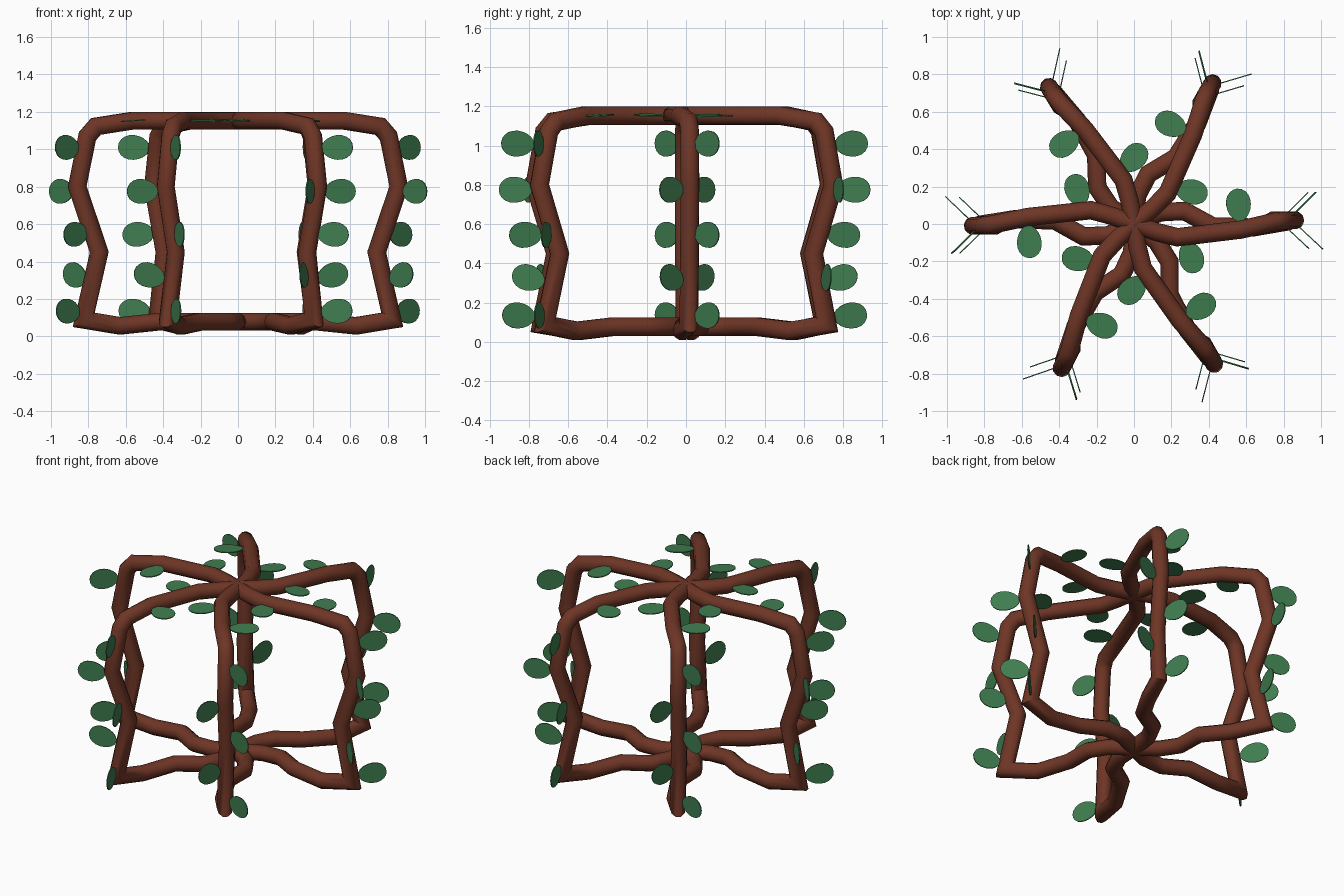
import bpy, bmesh, math
from mathutils import Vector, Matrix

if "Cube" in bpy.data.objects:
    bpy.data.objects.remove(bpy.data.objects["Cube"])


def material(name, rgb):
    m = bpy.data.materials.new(name)
    m.diffuse_color = (*rgb, 1)
    m.use_nodes = True
    m.node_tree.nodes["Principled BSDF"].inputs["Base Color"].default_value = m.diffuse_color
    return m


BARK = material("bark brown", (0.155, 0.036, 0.019))
LEAF = material("leaf green", (0.05, 0.205, 0.08))


def make_object(name, bm, mat, matrix, smooth):
    bmesh.ops.recalc_face_normals(bm, faces=bm.faces)
    me = bpy.data.meshes.new(name)
    bm.to_mesh(me)
    bm.free()
    me.materials.append(mat)
    ob = bpy.data.objects.new(name, me)
    bpy.context.collection.objects.link(ob)
    ob.matrix_world = matrix
    if smooth:
        bpy.context.view_layer.objects.active = ob
        ob.select_set(True)
        bpy.ops.object.shade_smooth_by_angle(angle=math.radians(50))
        ob.select_set(False)
    return ob


def branch(name, path, radius, matrix, sides=10):
    """Tube along a bent path with mitred corners."""
    pts = [Vector(p) for p in path]
    bm = bmesh.new()
    d = (pts[1] - pts[0]).normalized()
    rot = d.to_track_quat('Z', 'Y')
    ring = [pts[0] + rot @ Vector((radius * math.cos(a), radius * math.sin(a), 0))
            for a in (2 * math.pi * i / sides for i in range(sides))]
    prev = [bm.verts.new(c) for c in ring]
    bm.faces.new(prev)
    for i in range(1, len(pts)):
        d = (pts[i] - pts[i - 1]).normalized()
        n = d if i == len(pts) - 1 else (d + (pts[i + 1] - pts[i]).normalized()).normalized()
        # slide the ring along the segment onto the mitre plane
        ring = [c + d * ((pts[i] - c).dot(n) / d.dot(n)) for c in ring]
        cur = [bm.verts.new(c) for c in ring]
        for k in range(sides):
            bm.faces.new((prev[k], prev[(k + 1) % sides], cur[(k + 1) % sides], cur[k]))
        prev = cur
    bm.faces.new(prev)
    return make_object(name, bm, BARK, matrix, True)


def leaf(name, base, azimuth, pitch, roll, matrix, gap=0.045, length=0.175, width=0.132, thick=0.006):
    """Thin egg-shaped plate growing along local x."""
    bm = bmesh.new()
    verts = []
    for i in range(20):
        a = 2 * math.pi * i / 20
        x = gap + length * (0.5 + 0.5 * math.cos(a))
        y = width / 2 * math.sin(a) * (1 + 0.1 * math.cos(a))
        verts.append(bm.verts.new((x, y, -thick / 2)))
    face = bm.faces.new(verts)
    ext = bmesh.ops.extrude_face_region(bm, geom=[face])
    bmesh.ops.translate(bm, vec=(0, 0, thick),
                        verts=[v for v in ext['geom'] if isinstance(v, bmesh.types.BMVert)])
    m = (matrix @ Matrix.Translation(base)
         @ Matrix.Rotation(math.radians(azimuth), 4, 'Z')
         @ Matrix.Rotation(math.radians(-pitch), 4, 'Y')
         @ Matrix.Rotation(math.radians(roll), 4, 'X'))
    return make_object(name, bm, LEAF, m, False)


# One arm: out along the floor, up the side, back to the centre on top
PATH = [(0, 0, 0.077), (0.14, 0.06, 0.077), (0.27, 0.065, 0.077), (0.42, -0.02, 0.078),
        (0.63, -0.03, 0.056), (0.825, 0.0, 0.088), (0.742, 0.005, 0.45), (0.86, 0.005, 0.8),
        (0.805, 0.005, 1.07), (0.76, 0.0, 1.122), (0.57, -0.04, 1.152),
        (0.23, -0.075, 1.152), (0.12, -0.045, 1.152), (0, 0, 1.152)]

# Side leaves alternate left and right: radius, height, side, upward tilt
SIDE_LEAVES = [(0.82, 1.005, 1, 2), (0.85, 0.775, -1, 0), (0.775, 0.555, 1, -4),
               (0.78, 0.29, -1, 16), (0.815, 0.125, 1, 4)]

for n, angle in enumerate((1, 60.5, 121.5, 180.3, 243, 299.5), 1):
    turn = Matrix.Rotation(math.radians(angle), 4, 'Z')
    branch(f"branch_{n}", PATH, 0.049, turn)
    for k, (r, z, side, tilt) in enumerate(SIDE_LEAVES, 1):
        leaf(f"side_leaf_{n}_{k}", (r, 0, z), 44 * side, tilt, 90, turn)
    # flat leaves on the top arms
    leaf(f"top_leaf_outer_{n}", (0.57, -0.04, 1.153), 94, 0, 4, turn)
    leaf(f"top_leaf_inner_{n}", (0.27, -0.07, 1.155), -74, 0, -4, turn, gap=0.03)
